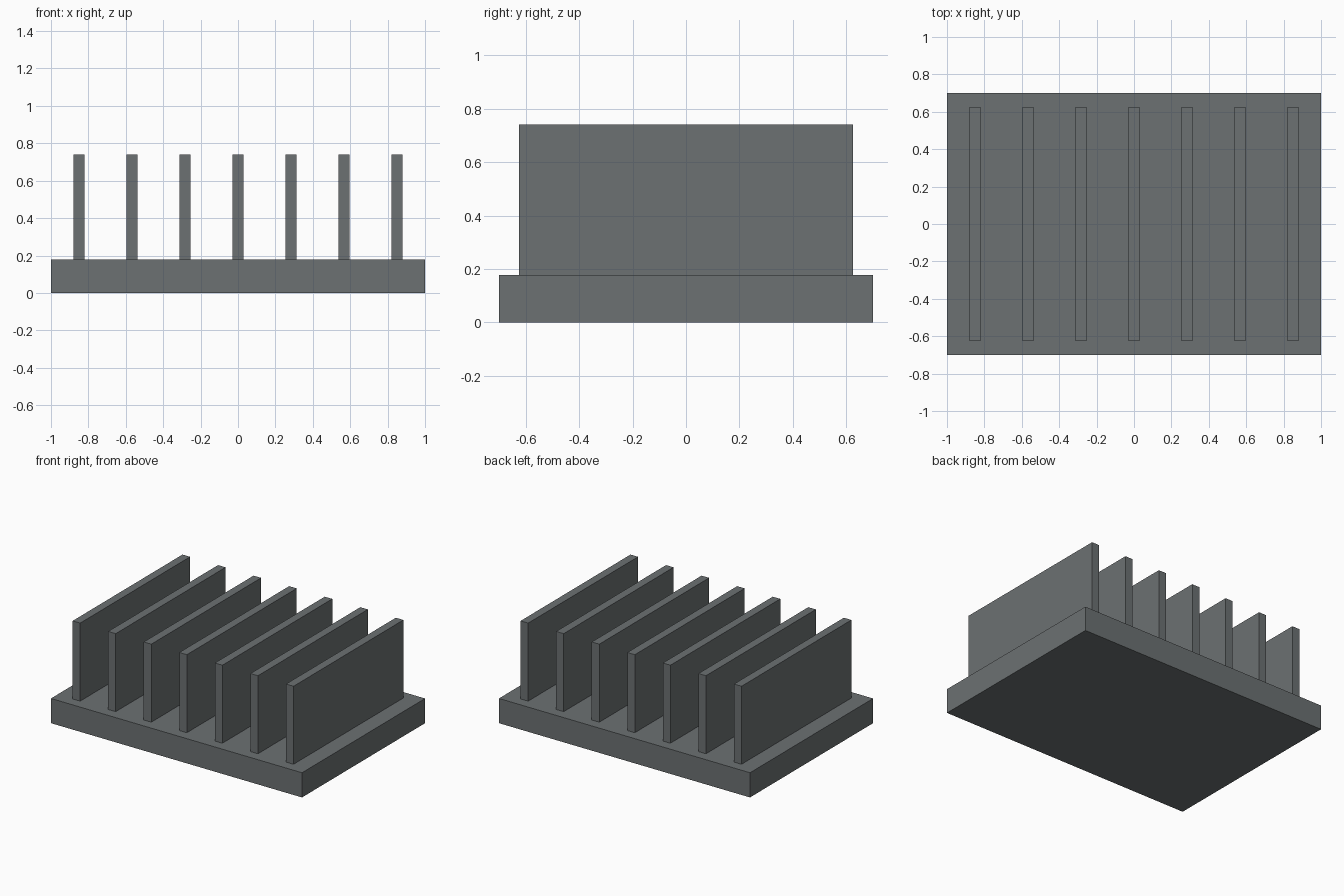
import bpy

if "Cube" in bpy.data.objects:
    bpy.data.objects.remove(bpy.data.objects["Cube"])

metal = bpy.data.materials.new("dark_metal")
metal.diffuse_color = (0.15, 0.165, 0.17, 1)
metal.use_nodes = True
metal.node_tree.nodes["Principled BSDF"].inputs["Base Color"].default_value = metal.diffuse_color


def box(name, size, x, z_bottom):
    """Flat-faced box standing on z_bottom, centred on y = 0."""
    bpy.ops.mesh.primitive_cube_add(size=1, location=(x, 0, z_bottom + size[2] / 2))
    obj = bpy.context.object
    obj.name = name
    obj.scale = size
    bpy.ops.object.transform_apply(location=False, rotation=False, scale=True)
    obj.data.materials.append(metal)
    return obj


# Base plate
BASE_H = 0.178
box("base_plate", (2.0, 1.4, BASE_H), 0, 0)

# Row of evenly spaced cooling fins
FINS, SPAN = 7, 1.70
for i in range(FINS):
    x = -SPAN / 2 + i * SPAN / (FINS - 1)
    box(f"fin_{i + 1}", (0.06, 1.25, 0.74 - BASE_H), x, BASE_H)
